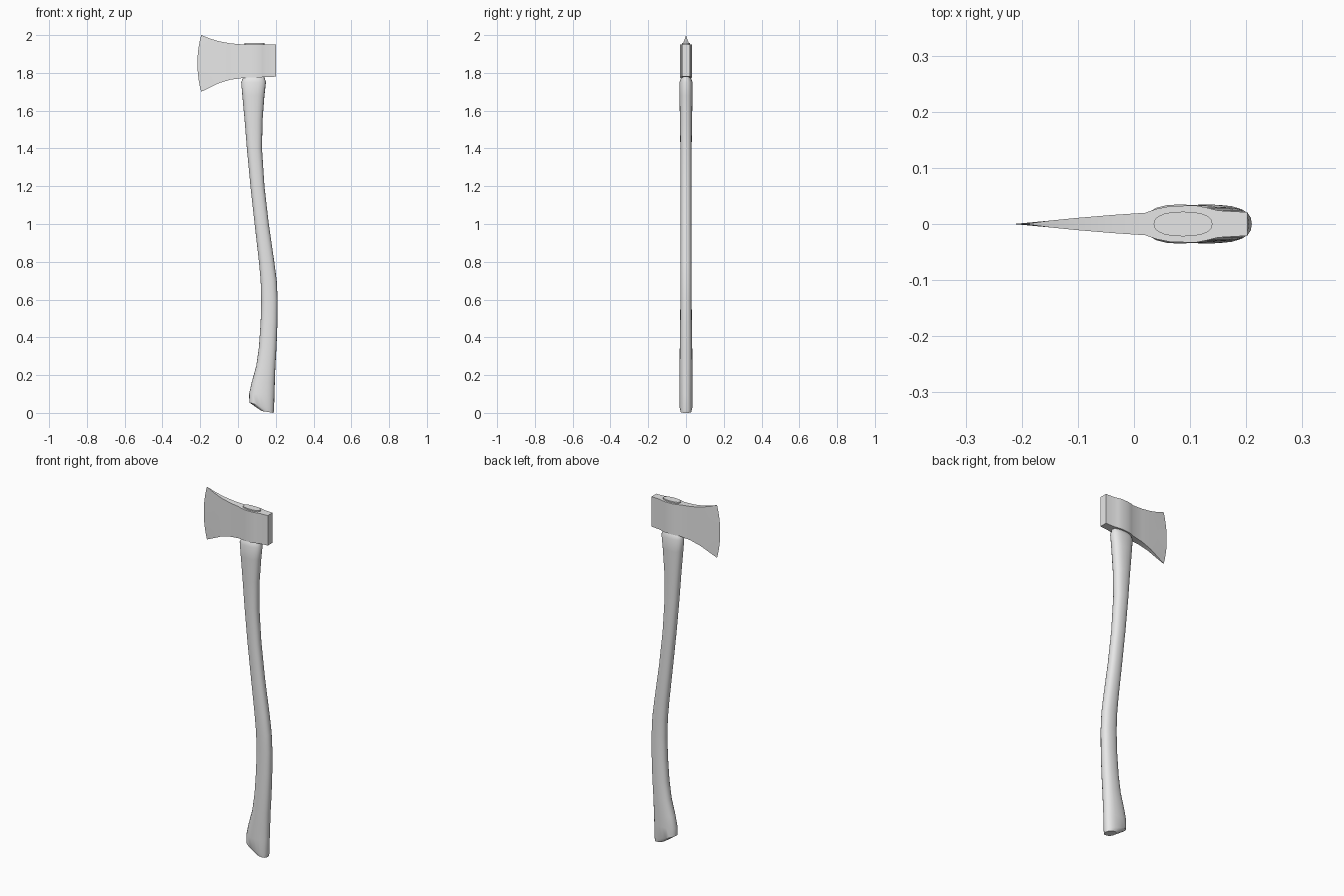
import bpy
import bmesh
from math import cos, sin, pi, copysign, radians

default_cube = bpy.data.objects.get("Cube")
if default_cube:
    bpy.data.objects.remove(default_cube, do_unlink=True)

# Single plain grey
grey = bpy.data.materials.new("plain grey")
grey.use_nodes = True
colour = (0.8, 0.8, 0.8, 1)
grey.diffuse_color = colour
grey.node_tree.nodes["Principled BSDF"].inputs["Base Color"].default_value = colour


def cap(bm, ring):
    """Close a ring that is mirrored in y, starting at its -x point."""
    n = len(ring)
    for i in range(n // 2):
        corners = [ring[i], ring[i + 1], ring[n - i - 1], ring[(n - i) % n]]
        bm.faces.new(list(dict.fromkeys(corners)))


def loft(name, rings):
    """Skin a stack of equal rings, cap both ends and shade it."""
    bm = bmesh.new()
    loops = [[bm.verts.new(p) for p in ring] for ring in rings]
    for low, high in zip(loops, loops[1:]):
        n = len(low)
        for i in range(n):
            j = (i + 1) % n
            bm.faces.new((low[i], low[j], high[j], high[i]))
    cap(bm, loops[0])
    cap(bm, loops[-1])
    bmesh.ops.recalc_face_normals(bm, faces=bm.faces)
    mesh = bpy.data.meshes.new(name)
    bm.to_mesh(mesh)
    bm.free()
    mesh.materials.append(grey)
    obj = bpy.data.objects.new(name, mesh)
    bpy.context.collection.objects.link(obj)
    bpy.ops.object.select_all(action="DESELECT")
    obj.select_set(True)
    bpy.context.view_layer.objects.active = obj
    bpy.ops.object.shade_smooth_by_angle(angle=radians(35))
    return obj


def handle_ring(z, left, right, depth, rise=0, sides=20):
    """Rounded oval section; rise lifts its left end."""
    ring = []
    for i in range(sides):
        a = pi - 2 * pi * i / sides
        u, v = (copysign(abs(f) ** 0.85, f) for f in (cos(a), sin(a)))
        x = (left + right) / 2 + u * (right - left) / 2
        ring.append((x, v * depth, z + rise * (1 - u) / 2))
    return ring


# Handle: height, left x, right x, half depth, rise of the left end
handle_sections = [
    (0, 0.125, 0.187, 0.028, 0.01),
    (0.015, 0.06, 0.191, 0.035, 0.04),
    (0.1, 0.059, 0.193, 0.035),
    (0.16, 0.072, 0.195, 0.035),
    (0.25, 0.097, 0.198, 0.034),
    (0.35, 0.111, 0.204, 0.033),
    (0.48, 0.12, 0.209, 0.031),
    (0.6, 0.123, 0.21, 0.03),
    (0.7, 0.12, 0.205, 0.03),
    (0.8, 0.111, 0.192, 0.03),
    (1, 0.088, 0.163, 0.029),
    (1.2, 0.066, 0.14, 0.029),
    (1.4, 0.047, 0.127, 0.03),
    (1.55, 0.035, 0.13, 0.032),
    (1.68, 0.023, 0.14, 0.035),
    (1.75, 0.017, 0.148, 0.035),
    (1.77, 0.025, 0.142, 0.028),
    (1.78, 0.035, 0.14, 0.022),
    (1.957, 0.035, 0.14, 0.022),
]
loft("handle", [handle_ring(*section) for section in handle_sections])

# Axe head: x, top z, bottom z, half thickness from the blade to the poll
head_columns = [
    (-0.15, 1.982, 1.722, 0.006),
    (-0.1, 1.967, 1.746, 0.011),
    (-0.04, 1.956, 1.764, 0.016),
    (0.02, 1.951, 1.772, 0.02),
    (0.04, 1.95, 1.774, 0.027),
    (0.065, 1.95, 1.775, 0.032),
    (0.11, 1.95, 1.776, 0.033),
    (0.13, 1.95, 1.777, 0.029),
    (0.15, 1.95, 1.778, 0.024),
    (0.202, 1.95, 1.78, 0.021),
]


def head_ring(t):
    """Horizontal slice through the head at a fraction t of its height."""
    bulge = 1 - (2 * t - 1) ** 2
    side = [(x, y, low + t * (top - low)) for x, top, low, y in head_columns]
    edge = (-0.195 - 0.02 * bulge, 0, 1.7 + 0.3 * t)
    return [edge] + side + [(x, -y, z) for x, y, z in reversed(side)]


rows = 10
loft("axe_head", [head_ring(i / rows) for i in range(rows + 1)])
